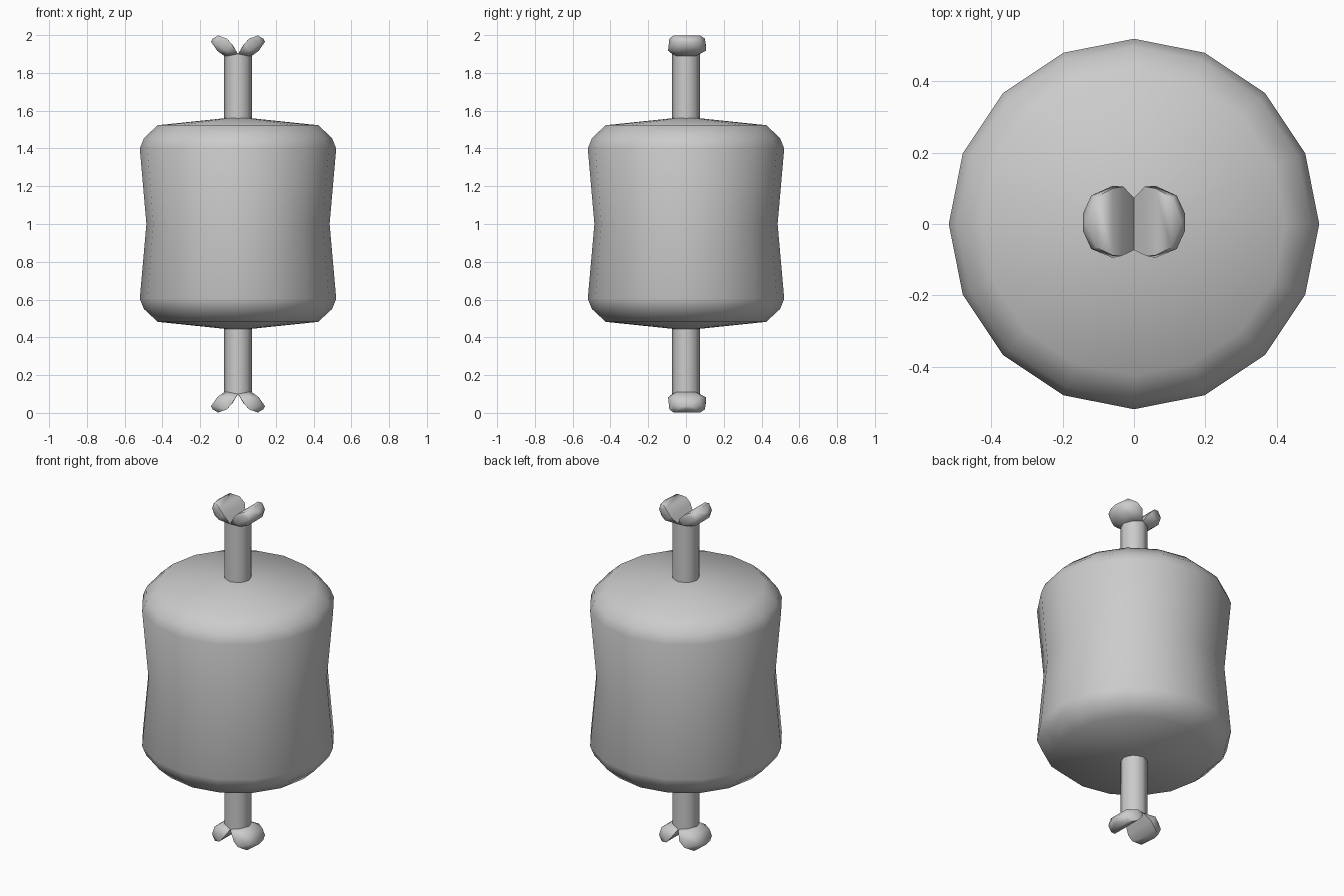
import bpy, bmesh, math

if "Cube" in bpy.data.objects:
    bpy.data.objects.remove(bpy.data.objects["Cube"])


def finish(bm, name, angle):
    bmesh.ops.recalc_face_normals(bm, faces=bm.faces)
    me = bpy.data.meshes.new(name)
    bm.to_mesh(me)
    bm.free()
    ob = bpy.data.objects.new(name, me)
    bpy.context.collection.objects.link(ob)
    bpy.ops.object.select_all(action='DESELECT')
    ob.select_set(True)
    bpy.context.view_layer.objects.active = ob
    bpy.ops.object.shade_smooth_by_angle(angle=math.radians(angle))
    return ob


def lathe(name, profile, sides, angle):
    bm = bmesh.new()
    rings = []
    for r, z in profile:
        rings.append([bm.verts.new((r * math.cos(2 * math.pi * i / sides),
                                    r * math.sin(2 * math.pi * i / sides), z))
                      for i in range(sides)])
    for a, b in zip(rings, rings[1:]):
        for i in range(sides):
            j = (i + 1) % sides
            bm.faces.new((a[i], a[j], b[j], b[i]))
    return finish(bm, name, angle)


# Meat: waisted drum with bevelled shoulders
upper = [(0.485, 1.0), (0.52, 1.40), (0.498, 1.455), (0.425, 1.523), (0.07, 1.56)]
lower = [(r, 2.005 - z) for r, z in reversed(upper[1:])]
lathe("meat", lower + upper, 16, 60)

# Bone shaft running through the meat
lathe("bone_shaft", [(0.073, 0.10), (0.073, 1.90)], 8, 60)

# Bone knobs: split ends flaring to either side
knob = [
    # half of the shaft rim
    (0.0, -0.073, 1.90), (0.0, 0.073, 1.90), (0.052, -0.052, 1.89),
    (0.052, 0.052, 1.89), (0.073, 0.0, 1.89),
    # inner slope
    (0.035, -0.09, 1.955), (0.03, 0.105, 1.95),
    # lower rim
    (0.06, -0.095, 1.918), (0.06, 0.107, 1.918), (0.11, -0.06, 1.917), (0.11, 0.07, 1.917),
    # outer rim
    (0.12, -0.07, 1.96), (0.12, 0.08, 1.96), (0.143, -0.02, 1.965), (0.143, 0.03, 1.965),
    # top
    (0.06, -0.088, 1.982), (0.06, 0.10, 1.982), (0.105, -0.065, 1.998), (0.105, 0.075, 1.998),
    (0.135, 0.005, 1.98),
]
for end, top in (("top", True), ("bottom", False)):
    for side, sx in (("right", 1), ("left", -1)):
        bm = bmesh.new()
        vs = [bm.verts.new((sx * x, y, z if top else 2.0 - z)) for x, y, z in knob]
        res = bmesh.ops.convex_hull(bm, input=vs)
        loose = [v for v in bm.verts if not v.link_faces]
        bmesh.ops.delete(bm, geom=loose, context='VERTS')
        finish(bm, f"bone_knob_{end}_{side}", 60)
